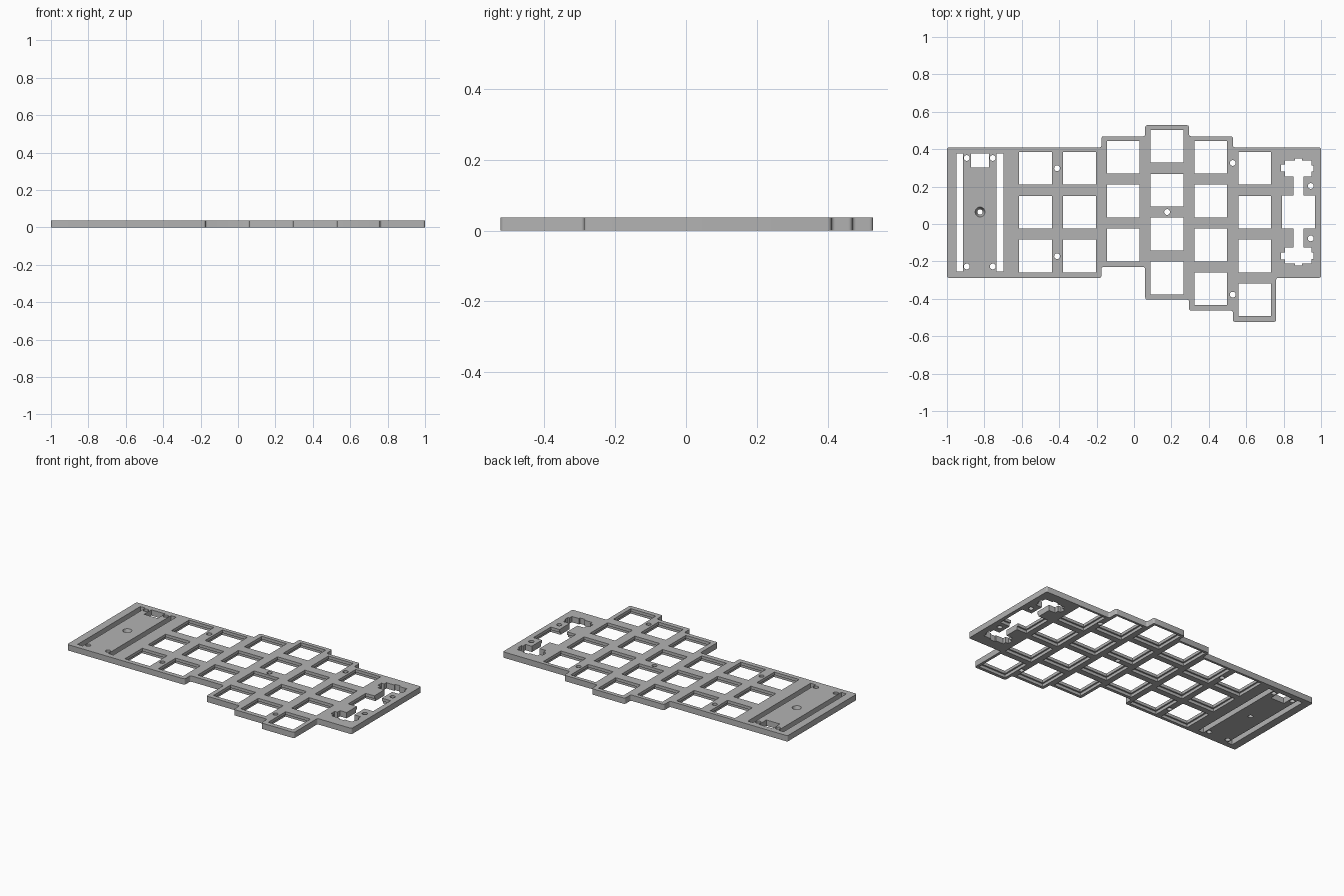
import bpy, bmesh, math
from mathutils import Vector

if "Cube" in bpy.data.objects:
    bpy.data.objects.remove(bpy.data.objects["Cube"])

T = 0.037        # plate thickness
LEDGE = 0.0185   # underside of the thin ledge that holds each switch
U = 0.2345       # key pitch

grey = bpy.data.materials.new("plain grey")
grey.diffuse_color = (0.45, 0.45, 0.45, 1)
grey.use_nodes = True
grey.node_tree.nodes["Principled BSDF"].inputs["Base Color"].default_value = grey.diffuse_color


def rounded(pts, r, n=5):
    """Fillet every corner of an axis-aligned outline."""
    out = []
    for i, p in enumerate(pts):
        p = Vector(p)
        a = (Vector(pts[i - 1]) - p).normalized()
        b = (Vector(pts[(i + 1) % len(pts)]) - p).normalized()
        for k in range(n + 1):
            t = math.pi / 2 * k / n
            out.append(p + r * (a * (1 - math.sin(t)) + b * (1 - math.cos(t))))
    return out


def prism(bm, pts, z0, z1, top_pts=None):
    """Closed solid between two matching outlines."""
    lo = [bm.verts.new((p[0], p[1], z0)) for p in pts]
    hi = [bm.verts.new((p[0], p[1], z1)) for p in (top_pts or pts)]
    n = len(lo)
    bm.faces.new(lo[::-1])
    bm.faces.new(hi)
    for i in range(n):
        j = (i + 1) % n
        bm.faces.new((lo[i], lo[j], hi[j], hi[i]))


def rect(x, y, w, h):
    return [(x + sx * w / 2, y + sy * h / 2) for sx, sy in ((-1, -1), (1, -1), (1, 1), (-1, 1))]


def circle(x, y, r, n=24):
    return [(x + r * math.cos(2 * math.pi * i / n), y + r * math.sin(2 * math.pi * i / n)) for i in range(n)]


def finish(bm, name):
    bmesh.ops.recalc_face_normals(bm, faces=bm.faces)
    me = bpy.data.meshes.new(name)
    bm.to_mesh(me)
    bm.free()
    me.materials.append(grey)
    ob = bpy.data.objects.new(name, me)
    bpy.context.collection.objects.link(ob)
    return ob


# Stepped outline of the plate
A, B, C, D, E = -0.174, 0.06, 0.294, 0.529, 0.76
outline = [(-1, -0.288), (A, -0.288), (A, -0.23), (B, -0.23), (B, -0.404), (C, -0.404),
           (C, -0.463), (D, -0.463), (D, -0.523), (E, -0.523), (E, -0.288), (1, -0.288),
           (1, 0.41), (D, 0.41), (D, 0.469), (C, 0.469), (C, 0.528), (B, 0.528),
           (B, 0.469), (A, 0.469), (A, 0.41), (-1, 0.41)]
bm = bmesh.new()
prism(bm, rounded(outline, 0.011), 0, T)
plate = finish(bm, "switch_plate")

# Switch positions: column x, top key y, number of keys
columns = [(-0.527, 0.298, 3), (-0.292, 0.298, 3), (-0.057, 0.357, 3),
           (0.177, 0.415, 4), (0.411, 0.357, 4), (0.645, 0.298, 4)]
keys = [(x, y - U * i) for x, y, n in columns for i in range(n)]
tall = (0.879, 0.064)

# Wider pockets under each switch
pockets = bmesh.new()
for x, y in keys + [tall]:
    prism(pockets, rect(x, y, 0.195, 0.195), -0.05, LEDGE)

# Openings that go right through
holes = bmesh.new()
for x, y in keys:
    prism(holes, rect(x, y, 0.175, 0.175), -0.1, 0.1)

# Tall key opening with stabiliser slots, upper half mirrored from the lower
right = [(0.0875, 0), (0.0875, 0.0875), (0.027, 0.0875), (0.027, 0.19), (0.071, 0.19),
         (0.071, 0.217), (0.081, 0.217), (0.081, 0.25), (0.071, 0.25), (0.071, 0.275),
         (0.02, 0.275), (0.02, 0.285), (-0.018, 0.285), (-0.018, 0.275), (-0.073, 0.275),
         (-0.073, 0.253), (-0.093, 0.253), (-0.093, 0.217), (-0.073, 0.217), (-0.073, 0.19),
         (-0.027, 0.19), (-0.027, 0.0875), (-0.0875, 0.0875), (-0.0875, 0)]
full = right[1:-1] + [(x, -y) for x, y in right[1:-1][::-1]]
prism(holes, [(tall[0] + x, tall[1] + y) for x, y in full], -0.1, 0.1)

# Controller bay: pin slots, connector notch, mounting holes
for x in (-0.932, -0.716):
    prism(holes, rect(x, 0.061, 0.036, 0.63), -0.1, 0.1)
prism(holes, rect(-0.824, 0.339, 0.096, 0.074), -0.1, 0.1)
screws = [(x, y) for x in (-0.894, -0.755) for y in (0.353, -0.227)]
screws += [(-0.411, 0.298), (-0.411, -0.172), (0.177, 0.064), (0.528, 0.326),
           (0.528, -0.378), (0.945, 0.203), (0.945, -0.077)]
for x, y in screws:
    prism(holes, circle(x, y, 0.0155), -0.1, 0.1)

# Tapered button hole, wide at the top
c = (-0.823, 0.064)
prism(holes, circle(*c, 0.0112), -0.01, T + 0.01, circle(*c, 0.0298))

# Cut the plate
for bm, name in ((pockets, "pocket_cutter"), (holes, "hole_cutter")):
    cutter = finish(bm, name)
    cutter.hide_render = True
    mod = plate.modifiers.new(name, 'BOOLEAN')
    mod.operation = 'DIFFERENCE'
    mod.solver = 'EXACT'
    mod.object = cutter
    bpy.context.view_layer.objects.active = plate
    bpy.ops.object.modifier_apply(modifier=mod.name)
    bpy.data.objects.remove(cutter)

# Smooth fillets and holes, crisp edges
plate.select_set(True)
bpy.context.view_layer.objects.active = plate
bpy.ops.object.shade_smooth_by_angle(angle=math.radians(30))
